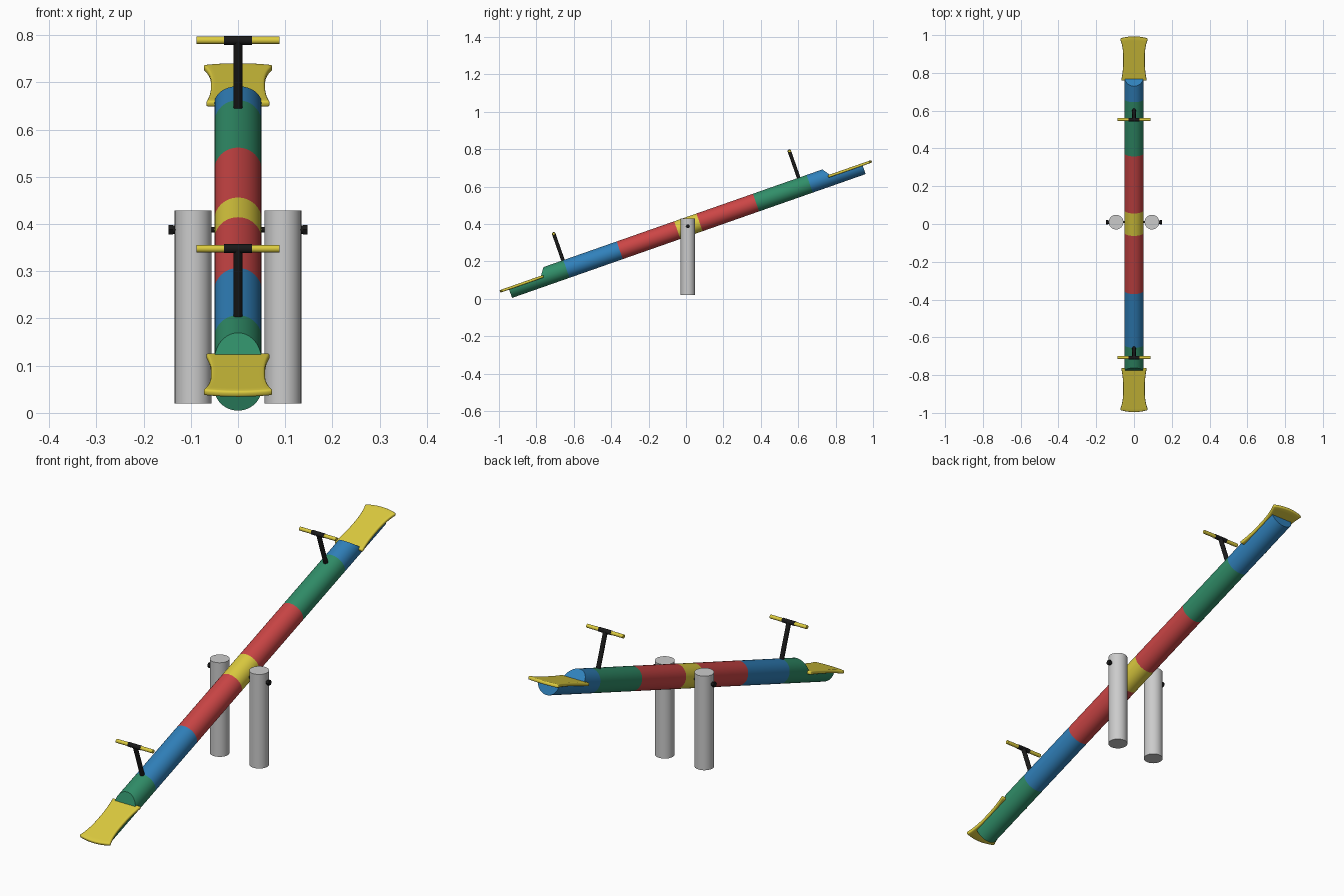
import bpy, bmesh, math
from mathutils import Matrix, Vector

if "Cube" in bpy.data.objects:
    bpy.data.objects.remove(bpy.data.objects["Cube"])

def mat(name, *rgb):
    m = bpy.data.materials.new(name)
    m.diffuse_color = (*rgb, 1)
    m.use_nodes = True
    m.node_tree.nodes["Principled BSDF"].inputs["Base Color"].default_value = m.diffuse_color
    return m

YELLOW = mat("yellow", 0.72, 0.6, 0.05)
BLUE = mat("blue", 0.03, 0.22, 0.5)
GREEN = mat("green", 0.03, 0.27, 0.14)
RED = mat("red", 0.6, 0.06, 0.06)
BLACK = mat("black", 0.01, 0.01, 0.01)

# Beam frame: local y runs along the tilted beam, local z is its upper side
TILT = Matrix.Translation((0, 0.01, 0.387)) @ Matrix.Rotation(math.radians(19.3), 4, 'X')
SHIFT = -0.0105          # beam centre is slightly off the pivot
FLAT = Matrix.Identity(4)

def add(name, bm, m=None, frame=FLAT):
    bmesh.ops.recalc_face_normals(bm, faces=bm.faces)
    me = bpy.data.meshes.new(name)
    bm.to_mesh(me)
    bm.free()
    ob = bpy.data.objects.new(name, me)
    bpy.context.collection.objects.link(ob)
    ob.matrix_world = frame
    if m:
        me.materials.append(m)
    return ob

def smooth(ob):
    bpy.ops.object.select_all(action='DESELECT')
    bpy.context.view_layer.objects.active = ob
    ob.select_set(True)
    bpy.ops.object.shade_smooth_by_angle(angle=math.radians(35))

def rod(name, a, b, r, m=None, frame=FLAT, sides=24):
    a, b = Vector(a), Vector(b)
    d = b - a
    bm = bmesh.new()
    bmesh.ops.create_cone(bm, cap_ends=True, segments=sides, radius1=r, radius2=r, depth=d.length)
    rot = Vector((0, 0, 1)).rotation_difference(d).to_matrix().to_4x4()
    bm.transform(Matrix.Translation((a + b) / 2) @ rot)
    ob = add(name, bm, m, frame)
    smooth(ob)
    return ob

# Beam with a half-round notch at each end
beam = rod("beam", (0, SHIFT - 1.003, 0), (0, SHIFT + 1.0, 0), 0.05, None, TILT, 48)
for s in (-1, 1):
    bm = bmesh.new()
    prof = [(0.825, 0), (0.783, 0.06), (1.1, 0.06), (1.1, 0)]
    f = bm.faces.new([bm.verts.new((-0.08, SHIFT + s * t, h)) for t, h in prof])
    ext = bmesh.ops.extrude_face_region(bm, geom=[f])
    bmesh.ops.translate(bm, vec=(0.16, 0, 0),
                        verts=[v for v in ext["geom"] if isinstance(v, bmesh.types.BMVert)])
    cutter = add("notch_cutter", bm, None, TILT)
    cutter.hide_render = True
    mod = beam.modifiers.new("notch", 'BOOLEAN')
    mod.operation, mod.solver, mod.object = 'DIFFERENCE', 'EXACT', cutter
    bpy.context.view_layer.objects.active = beam
    bpy.ops.object.modifier_apply(modifier=mod.name)
    bpy.data.objects.remove(cutter)

# Coloured bands along the beam
cuts = [-0.688, -0.386, -0.06, 0.066, 0.386, 0.69]
bands = [GREEN, BLUE, RED, YELLOW, RED, GREEN, BLUE]
beam.data.materials.clear()
for m in (GREEN, BLUE, RED, YELLOW):
    beam.data.materials.append(m)
slots = [GREEN, BLUE, RED, YELLOW]
bm = bmesh.new()
bm.from_mesh(beam.data)
for c in cuts:
    bmesh.ops.bisect_plane(bm, geom=bm.verts[:] + bm.edges[:] + bm.faces[:],
                           plane_co=(0, c, 0), plane_no=(0, 1, 0))
for f in bm.faces:
    t = f.calc_center_median().y
    f.material_index = slots.index(bands[sum(t > c for c in cuts)])
bm.to_mesh(beam.data)
bm.free()
smooth(beam)

# Waisted seats, slightly bowed at the outer edge
def seat(name, s):
    rows, cols = 14, 10
    bm = bmesh.new()
    grid = []
    for i in range(rows + 1):
        v = i / rows
        flare = abs(2 * v - 1) ** 2.5
        w = 0.057 + flare * (0.011 + 0.006 * v)
        row = []
        for j in range(cols + 1):
            u = 2 * j / cols - 1
            t = 0.806 + 0.235 * v + 0.012 * (1 - u * u) * v ** 4
            row.append(bm.verts.new((u * w, SHIFT + s * t, 0.004)))
        grid.append(row)
    for i in range(rows):
        for j in range(cols):
            bm.faces.new((grid[i][j], grid[i][j + 1], grid[i + 1][j + 1], grid[i + 1][j]))
    ob = add(name, bm, YELLOW, TILT)
    sol = ob.modifiers.new("thickness", 'SOLIDIFY')
    sol.thickness, sol.offset = 0.014, 0
    bev = ob.modifiers.new("round", 'BEVEL')
    bev.width, bev.segments = 0.005, 3
    smooth(ob)

seat("lower_seat", -1)
seat("upper_seat", 1)

# T-shaped handles
for side, t in (("lower", -0.69), ("upper", 0.645)):
    rod(side + "_handle_post", (0, t, 0.04), (0, t, 0.2), 0.0095, BLACK, TILT)
    rod(side + "_handle_centre", (-0.03, t, 0.2), (0.03, t, 0.2), 0.0095, BLACK, TILT)
    for s, n in ((-1, "left"), (1, "right")):
        rod(f"{side}_{n}_grip", (s * 0.029, t, 0.2), (s * 0.088, t, 0.2), 0.008, YELLOW, TILT)

# Support posts, axle and bolt heads
Y, Z = 0.01, 0.388
rod("axle", (-0.14, Y, Z), (0.14, Y, Z), 0.006, BLACK)
for s, n in ((-1, "left"), (1, "right")):
    rod(n + "_post", (s * 0.095, Y, 0.02), (s * 0.095, Y, 0.429), 0.039, None, FLAT, 32)
    rod(n + "_bolt_washer", (s * 0.132, Y, Z), (s * 0.139, Y, Z), 0.009, BLACK)
    rod(n + "_bolt_head", (s * 0.138, Y, Z), (s * 0.147, Y, Z), 0.0115, BLACK, FLAT, 6)
